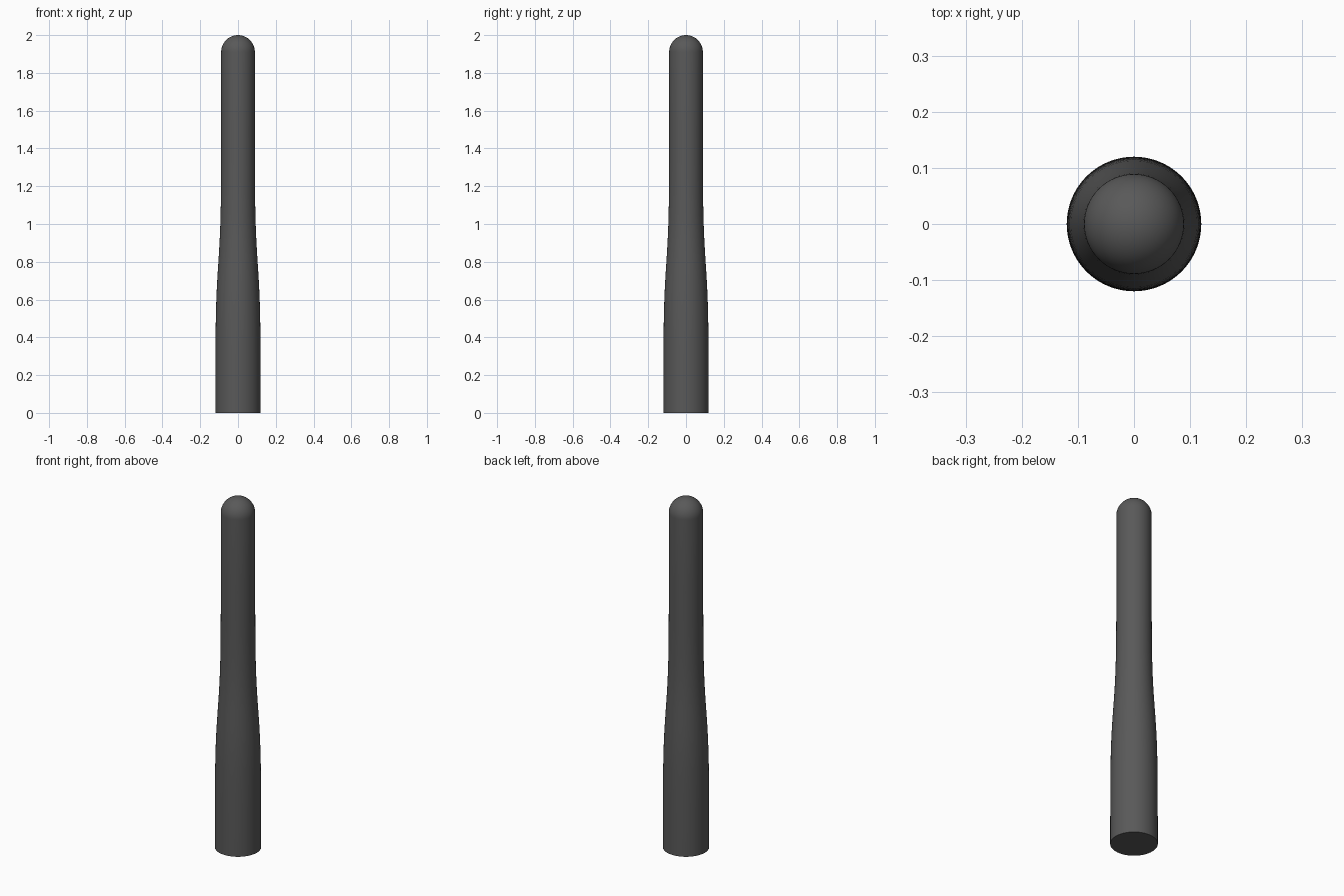
import bpy, bmesh, math

if "Cube" in bpy.data.objects:
    bpy.data.objects.remove(bpy.data.objects["Cube"])

SEGMENTS = 64
TOP_R, BASE_R, HEIGHT = 0.089, 0.12, 2.0


def body_radius(z):
    # Smooth S-shaped taper from the wide base to the slim upper shaft
    return TOP_R + (BASE_R - TOP_R) / (1 + math.exp((z - 0.79) / 0.12))


# Side profile: base, tapered shaft, domed tip
shoulder = HEIGHT - TOP_R
profile = [(body_radius(z), z) for z in [0.0] + [0.3 + 0.05 * i for i in range(25)]]
for i in range(16):
    a = math.pi / 2 * i / 16
    profile.append((TOP_R * math.cos(a), shoulder + TOP_R * math.sin(a)))

# Revolve the profile into a closed solid
bm = bmesh.new()
rings = [[bm.verts.new((r * math.cos(2 * math.pi * k / SEGMENTS),
                        r * math.sin(2 * math.pi * k / SEGMENTS), z))
          for k in range(SEGMENTS)] for r, z in profile]
tip = bm.verts.new((0, 0, HEIGHT))
for k in range(SEGMENTS):
    n = (k + 1) % SEGMENTS
    for low, high in zip(rings, rings[1:]):
        bm.faces.new((low[k], low[n], high[n], high[k]))
    bm.faces.new((rings[-1][k], rings[-1][n], tip))
bm.faces.new(rings[0][::-1])
bmesh.ops.recalc_face_normals(bm, faces=bm.faces)

mesh = bpy.data.meshes.new("tapered_post")
bm.to_mesh(mesh)
bm.free()
post = bpy.data.objects.new("tapered_post", mesh)
bpy.context.collection.objects.link(post)

# Dark grey finish
mat = bpy.data.materials.new("dark_grey")
mat.diffuse_color = (0.1, 0.1, 0.1, 1)
mat.use_nodes = True
mat.node_tree.nodes["Principled BSDF"].inputs["Base Color"].default_value = mat.diffuse_color
mesh.materials.append(mat)

bpy.context.view_layer.objects.active = post
post.select_set(True)
bpy.ops.object.shade_smooth_by_angle(angle=math.radians(35))
